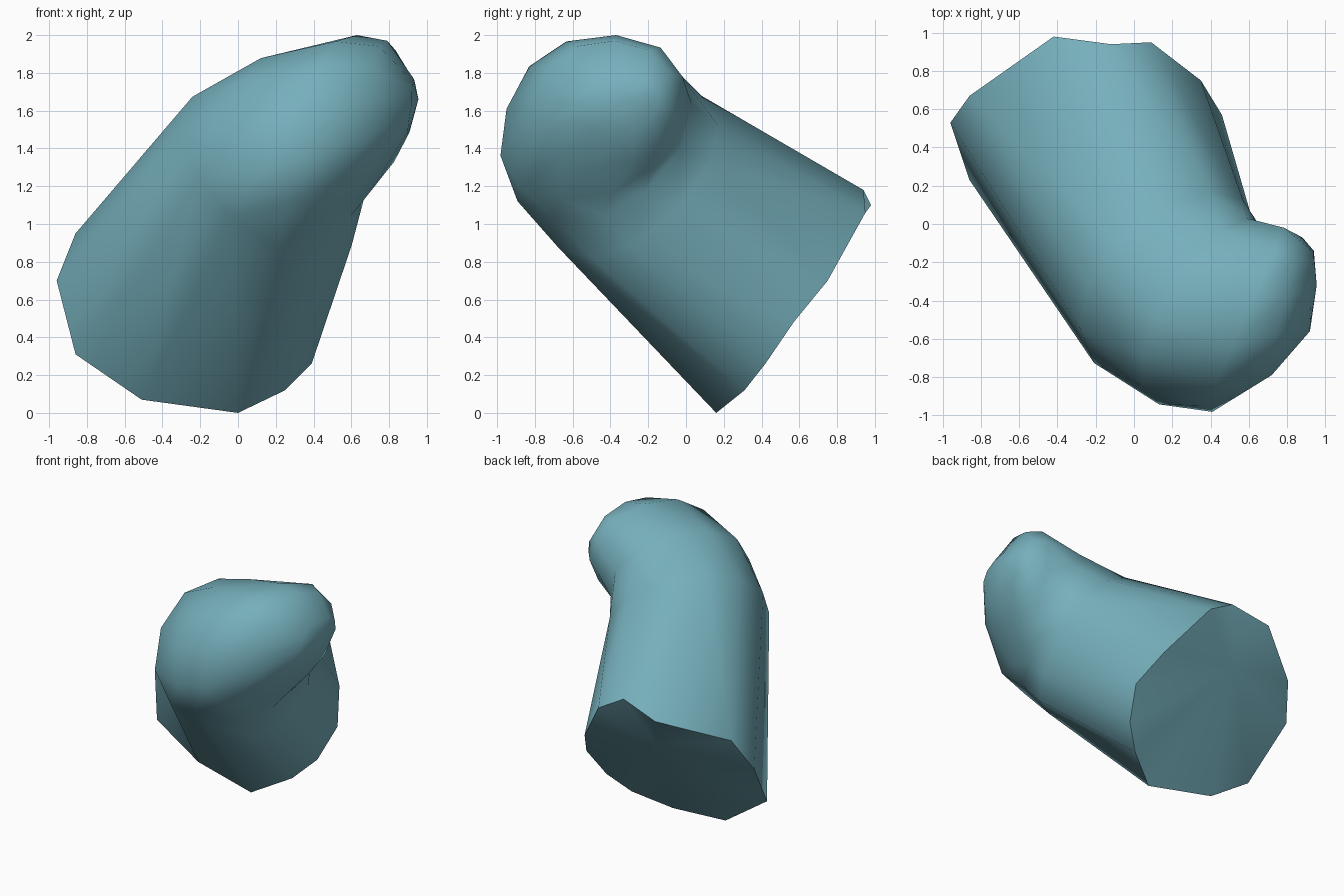
import bpy, bmesh, math
from mathutils import Vector as V

if "Cube" in bpy.data.objects:
    bpy.data.objects.remove(bpy.data.objects["Cube"])

SIDES = 12
FULLNESS = .88      # below 1 makes the cross-sections slightly squarer

# Irregular flat end: rim points, from the lowest corner round the left side
rim = [(0, .16, 0), (-.51, .24, .07), (-.86, .23, .31), (-.96, .53, .70),
       (-.86, .67, .95), (-.42, .98, 1.10), (-.12, .94, 1.18), (.09, .95, 1.06),
       (.35, .75, .70), (.46, .57, .48), (.39, .42, .26), (.25, .31, .12)]

# Elbow and rounded end: centre, then upward, downward and sideways half-axes
sections = [
    ((.18, -.30, 1.28), (-.03, .38, .40), (.03, -.38, -.40), (.46, .25, -.20)),
    ((.36, -.44, 1.47), (-.08, .20, .42), (.08, -.26, -.44), (.31, .41, -.07)),
    ((.58, -.49, 1.58), (.05, .12, .42), (.01, -.16, -.45), (.20, .46, -.03)),
    ((.80, -.43, 1.63), (-.01, .05, .34), (-.02, -.06, -.33), (.08, .36, -.02)),
    ((.93, -.35, 1.64), (.00, .03, .13), (-.03, -.04, -.17), (.01, .21, .00)),
]


def soft(value):
    return math.copysign(abs(value) ** FULLNESS, value) if abs(value) > 1e-6 else 0


def loop(centre, up, down, side):
    points = []
    for k in range(SIDES):
        a = 2 * math.pi * k / SIDES
        h, w = soft(-math.cos(a)), soft(-math.sin(a))
        points.append(V(centre) + V(up if h > 0 else down) * abs(h) + V(side) * w)
    return points


bm = bmesh.new()
rings = [[bm.verts.new(p) for p in ring]
         for ring in [rim] + [loop(*s) for s in sections]]

# Tube wall
for r0, r1 in zip(rings, rings[1:]):
    for k in range(SIDES):
        n = (k + 1) % SIDES
        bm.faces.new((r0[k], r0[n], r1[n], r1[k]))

# Both ends closed with fans
for ring, centre in ((rings[0], (-.28, .76, .80)), (rings[-1], (.955, -.32, 1.66))):
    hub = bm.verts.new(centre)
    for k in range(SIDES):
        bm.faces.new((ring[k], ring[(k + 1) % SIDES], hub))

bmesh.ops.recalc_face_normals(bm, faces=bm.faces[:])
for f in bm.faces:
    f.smooth = True

# Crisp edge round the flat end
for k in range(SIDES):
    bm.edges.get((rings[0][k], rings[0][(k + 1) % SIDES])).smooth = False

mesh = bpy.data.meshes.new("bent_body")
bm.to_mesh(mesh)
bm.free()
teal = bpy.data.materials.new("soft_teal")
teal.diffuse_color = (.18, .43, .50, 1)
teal.use_nodes = True
teal.node_tree.nodes["Principled BSDF"].inputs["Base Color"].default_value = teal.diffuse_color
mesh.materials.append(teal)
body = bpy.data.objects.new("bent_body", mesh)
bpy.context.collection.objects.link(body)
